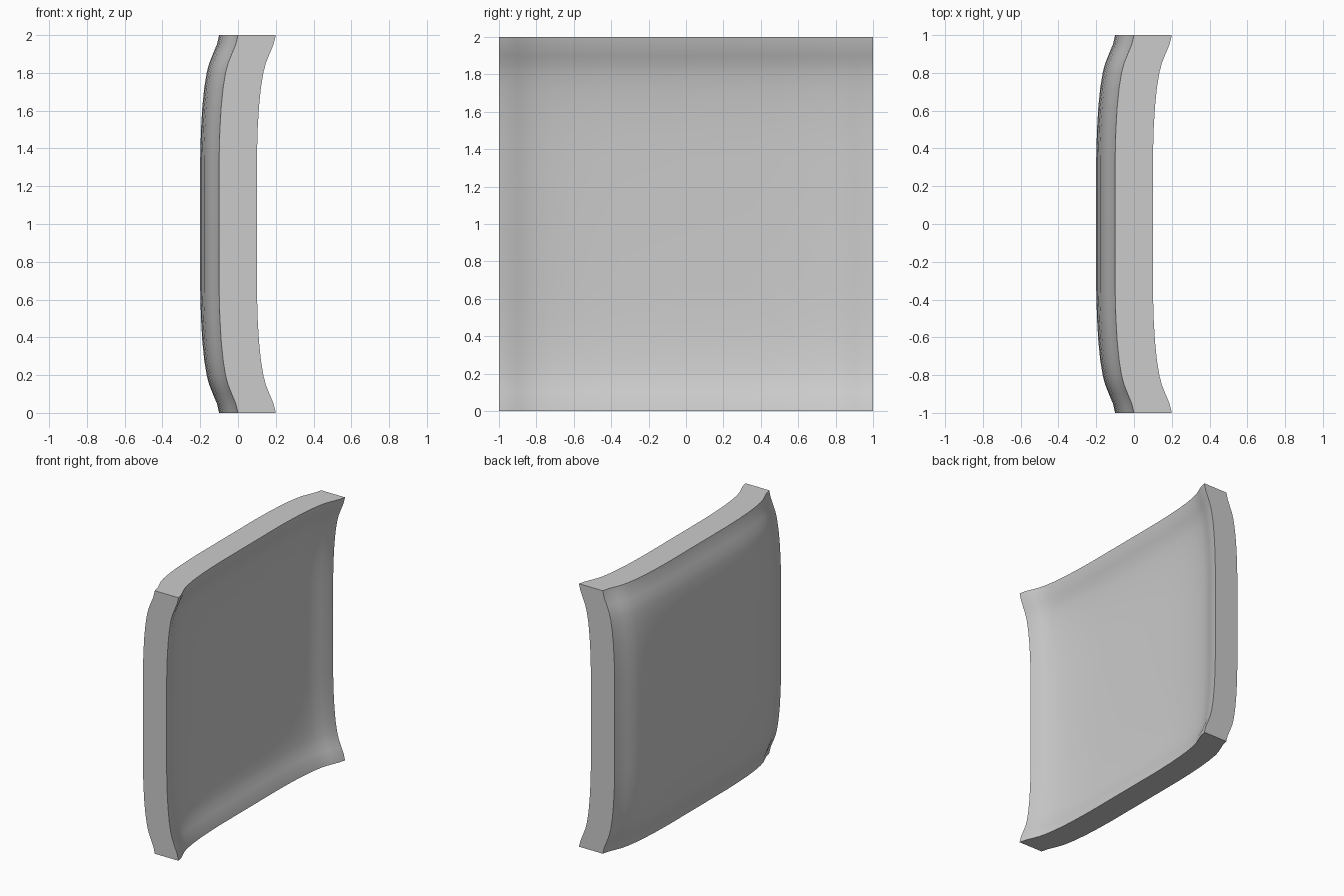
import bpy, bmesh, math

cube = bpy.data.objects.get("Cube")
if cube:
    bpy.data.objects.remove(cube)

THICKNESS = 0.2

# Rim profile: distance from the centre line, and how far the sheet curls there
half = [(0, 0), (.35, 0), (.5, .004), (.62, .011), (.72, .021), (.8, .034),
        (.85, .047), (.9, .067), (.95, .088), (1, .1)]
stations = [(-u, g) for u, g in reversed(half[1:])] + half

# One plain grey
grey = bpy.data.materials.new("plain grey")
grey.use_nodes = True
colour = (0.6, 0.6, 0.6, 1)
grey.diffuse_color = colour
grey.node_tree.nodes["Principled BSDF"].inputs["Base Color"].default_value = colour

# Dished sheet: the same curl added along both directions
bm = bmesh.new()
rows = [[bm.verts.new((gy + gz - THICKNESS, y, z + 1)) for y, gy in stations]
        for z, gz in stations]
for low, high in zip(rows, rows[1:]):
    for i in range(len(low) - 1):
        bm.faces.new((low[i], low[i + 1], high[i + 1], high[i]))

# Straight thickness, leaving flat rim faces
front = bmesh.ops.extrude_face_region(bm, geom=bm.faces[:], use_keep_orig=True)
moved = [v for v in front["geom"] if isinstance(v, bmesh.types.BMVert)]
bmesh.ops.translate(bm, verts=moved, vec=(THICKNESS, 0, 0))
bmesh.ops.recalc_face_normals(bm, faces=bm.faces[:])

mesh = bpy.data.meshes.new("curved_panel")
bm.to_mesh(mesh)
bm.free()
mesh.materials.append(grey)
panel = bpy.data.objects.new("curved_panel", mesh)
bpy.context.collection.objects.link(panel)

# Smooth faces with crisp rim edges
bpy.ops.object.select_all(action='DESELECT')
panel.select_set(True)
bpy.context.view_layer.objects.active = panel
bpy.ops.object.shade_smooth_by_angle(angle=math.radians(40))
